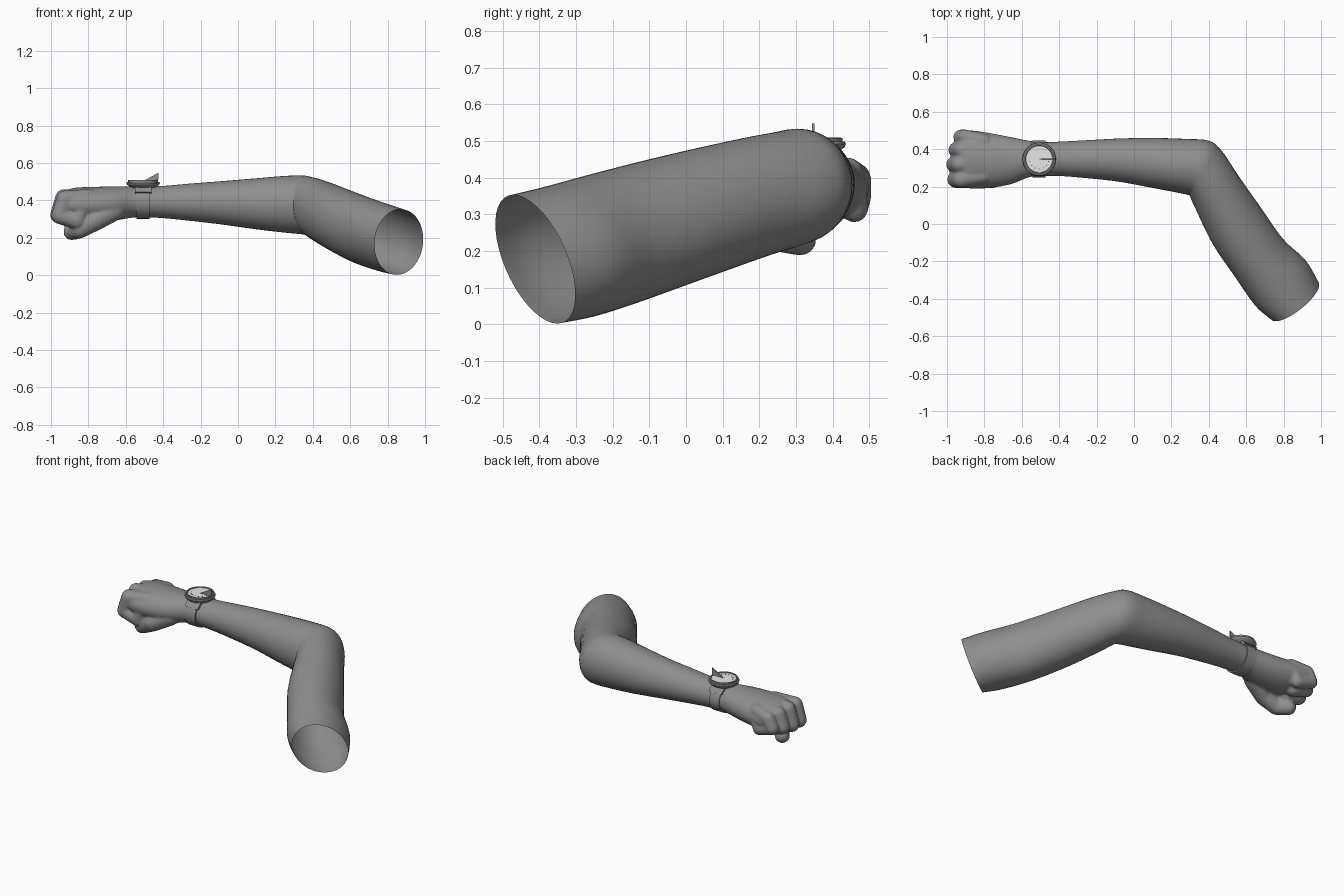
import bpy, bmesh, math
from mathutils import Vector

if "Cube" in bpy.data.objects:
    bpy.data.objects.remove(bpy.data.objects["Cube"])

TAU = math.tau


def material(name, v):
    m = bpy.data.materials.new(name)
    m.diffuse_color = (v, v, v, 1)
    m.use_nodes = True
    m.node_tree.nodes["Principled BSDF"].inputs["Base Color"].default_value = m.diffuse_color
    return m


GREY = material("grey", 0.27)
WHITE = material("dial_white", 0.8)
DARK = material("dark_marks", 0.06)


def finish(name, bm, mat, angle=40, recalc=True):
    if recalc:
        bmesh.ops.recalc_face_normals(bm, faces=bm.faces[:])
    me = bpy.data.meshes.new(name)
    bm.to_mesh(me)
    bm.free()
    ob = bpy.data.objects.new(name, me)
    bpy.context.collection.objects.link(ob)
    me.materials.append(mat)
    bpy.context.view_layer.objects.active = ob
    ob.select_set(True)
    bpy.ops.object.shade_smooth_by_angle(angle=math.radians(angle))
    ob.select_set(False)
    return ob


def spline(rows, steps):
    """Catmull-Rom interpolation of rows of numbers."""
    out = []
    for i in range(len(rows) - 1):
        a, b, c, d = (rows[min(max(i + k, 0), len(rows) - 1)] for k in (-1, 0, 1, 2))
        for s in range(steps):
            t = s / steps
            out.append([0.5 * (2*q + (r-p)*t + (2*p-5*q+4*r-w)*t*t + (3*q-p-3*r+w)*t**3)
                        for p, q, r, w in zip(a, b, c, d)])
    return out + [list(rows[-1])]


def loft(bm, rows, n=40, steps=5, caps=False):
    """Row: inner x, y, outer x, y, bottom z, top z, lean x, lean y."""
    rings = []
    for x1, y1, x2, y2, zb, zt, lx, ly in spline(rows, steps):
        c = Vector(((x1+x2)/2, (y1+y2)/2, (zb+zt)/2))
        h = Vector(((x2-x1)/2, (y2-y1)/2, 0))
        v = Vector((lx, ly, (zt-zb)/2))
        rings.append([bm.verts.new(c + h*math.cos(TAU*k/n) + v*math.sin(TAU*k/n))
                      for k in range(n)])
    for a, b in zip(rings, rings[1:]):
        for k in range(n):
            bm.faces.new((a[k], a[(k+1) % n], b[(k+1) % n], b[k]))
    if caps:
        bm.faces.new(rings[0])
        bm.faces.new(rings[-1])


def straight(x, y1, y2, zb, zt):
    return (x, y1, x, y2, zb, zt, 0, 0)


# Arm: open tube, wrist to shoulder end
bm = bmesh.new()
loft(bm, [
    straight(-0.50, 0.257, 0.438, 0.310, 0.475),
    straight(-0.40, 0.257, 0.440, 0.305, 0.477),
    straight(-0.25, 0.245, 0.448, 0.290, 0.490),
    straight(-0.08, 0.226, 0.457, 0.270, 0.503),
    straight(0.10, 0.193, 0.460, 0.245, 0.518),
    (0.22, 0.170, 0.27, 0.455, 0.228, 0.530, 0, 0),
    (0.288, 0.156, 0.40, 0.445, 0.218, 0.533, 0, 0.0),
    (0.300, 0.145, 0.47, 0.390, 0.208, 0.525, 0, -0.01),
    (0.325, 0.090, 0.555, 0.263, 0.180, 0.507, 0.005, -0.02),
    (0.42, -0.105, 0.68, 0.085, 0.117, 0.463, 0.007, -0.03),
    (0.54, -0.282, 0.80, -0.085, 0.058, 0.417, 0.01, -0.04),
    (0.645, -0.430, 0.92, -0.200, 0.020, 0.378, 0.01, -0.05),
    (0.73, -0.502, 0.99, -0.320, 0.002, 0.353, 0.01, -0.06),
])
finish("arm", bm, GREY, 60)

# Fist: palm plus tapered finger segments, fused by a voxel remesh
bm = bmesh.new()
loft(bm, [
    straight(-0.48, 0.259, 0.436, 0.312, 0.473),
    straight(-0.56, 0.250, 0.445, 0.308, 0.475),
    straight(-0.66, 0.212, 0.465, 0.292, 0.474),
    straight(-0.78, 0.192, 0.488, 0.282, 0.472),
    straight(-0.88, 0.190, 0.500, 0.290, 0.466),
    straight(-0.93, 0.215, 0.480, 0.310, 0.445),
], caps=True)
bmesh.ops.recalc_face_normals(bm, faces=bm.faces[:])


def limb(points):
    """Chain of rounded segments; each point is x, y, z, radius."""
    for a, b in zip(points, points[1:]):
        part = bmesh.new()
        for x, y, z, r in (a, b):
            for k in range(90):
                u = 1 - 2*(k + 0.5)/90
                s = math.sqrt(1 - u*u)
                part.verts.new((x + r*s*math.cos(2.39996*k), y + r*s*math.sin(2.39996*k), z + r*u))
        bmesh.ops.convex_hull(part, input=part.verts[:])
        bmesh.ops.delete(part, geom=[v for v in part.verts if not v.link_faces], context='VERTS')
        bmesh.ops.recalc_face_normals(part, faces=part.faces[:])
        tmp = bpy.data.meshes.new("tmp")
        part.to_mesh(tmp)
        part.free()
        bm.from_mesh(tmp)
        bpy.data.meshes.remove(tmp)


# fingers: y, knuckle x, knuckle z, radius, lower joint z
for y, kx, kz, r, jz in ((0.238, -0.925, 0.408, 0.046, 0.318), (0.318, -0.932, 0.415, 0.045, 0.322),
                         (0.396, -0.922, 0.408, 0.043, 0.332), (0.464, -0.898, 0.398, 0.041, 0.345)):
    limb([(-0.80, 0.345 + (y-0.345)*0.8, 0.415, r), (kx, y, kz, r),
          (kx - 0.028, y, jz, r), (kx + 0.065, y - 0.005, jz - 0.03, r*0.92),
          (kx + 0.085, y - 0.005, jz + 0.02, r*0.85)])
# thumb, folded under the fingers
limb([(-0.66, 0.275, 0.345, 0.055), (-0.765, 0.245, 0.290, 0.055),
      (-0.845, 0.258, 0.242, 0.046), (-0.89, 0.312, 0.231, 0.044)])
fist = finish("fist", bm, GREY, 80, recalc=False)
rm = fist.modifiers.new("fuse", 'REMESH')
rm.mode = 'VOXEL'
rm.voxel_size = 0.008
rm.use_smooth_shade = True
sm = fist.modifiers.new("soften", 'SMOOTH')
sm.factor = 0.5
sm.iterations = 4

# Watch centre
CX, CY = -0.507, 0.347


def band(name, x1, x2, grow, thick, a1, a2):
    """Strap piece wrapped round the wrist between two angles."""
    bm = bmesh.new()
    n = 48
    full = a2 - a1 >= 360
    rings = []
    for k in range(n if full else n + 1):
        t = math.radians(a1 + (a2 - a1)*k/n)
        rings.append([bm.verts.new((x, CY + (0.091+g)*math.cos(t), 0.392 + (0.083+g)*math.sin(t)))
                      for x, g in ((x1, grow), (x2, grow), (x2, grow+thick), (x1, grow+thick))])
    pairs = list(zip(rings, rings[1:])) + ([(rings[-1], rings[0])] if full else [])
    for a, b in pairs:
        for j in range(4):
            bm.faces.new((a[j], a[(j+1) % 4], b[(j+1) % 4], b[j]))
    if not full:
        bm.faces.new(rings[0])
        bm.faces.new(rings[-1])
    finish(name, bm, GREY)


band("strap", CX-0.035, CX+0.033, -0.004, 0.012, 0, 360)
band("strap_lug_front", CX-0.045, CX+0.045, 0.0, 0.014, 112, 148)
band("strap_lug_back", CX-0.045, CX+0.045, 0.0, 0.014, 32, 68)


def disc(name, profile, mat, x=CX, y=CY, n=48):
    """Turned part from a radius/height profile, closed at both ends."""
    bm = bmesh.new()
    rings = [[bm.verts.new((x + r*math.cos(TAU*k/n), y + r*math.sin(TAU*k/n), z))
              for k in range(n)] for r, z in profile]
    for a, b in zip(rings, rings[1:]):
        for k in range(n):
            bm.faces.new((a[k], a[(k+1) % n], b[(k+1) % n], b[k]))
    bm.faces.new(rings[0])
    bm.faces.new(rings[-1])
    finish(name, bm, mat, 25)


disc("watch_case", [(0.06, 0.465), (0.075, 0.474), (0.086, 0.484), (0.089, 0.492), (0.086, 0.498),
                    (0.080, 0.499), (0.080, 0.508), (0.073, 0.509), (0.071, 0.501)], GREY)
disc("dial", [(0.0705, 0.500), (0.0705, 0.504)], WHITE)

# Hour marks on the front half of the dial
for i in range(7):
    a = math.radians(195 + 25*i)
    disc("hour_mark", [(0.003, 0.503), (0.003, 0.5055)], DARK,
         CX + 0.052*math.cos(a), CY + 0.052*math.sin(a), 10)

# Upright triangular sundial blade
bm = bmesh.new()
tri = ((CX, 0.503), (CX+0.068, 0.503), (CX+0.082, 0.512), (CX+0.082, 0.548))
sides = [[bm.verts.new((x, CY + s*0.0035, z)) for x, z in tri] for s in (-1, 1)]
for s in sides:
    bm.faces.new(s)
for k in range(4):
    bm.faces.new((sides[0][k], sides[0][(k+1) % 4], sides[1][(k+1) % 4], sides[1][k]))
finish("sundial_blade", bm, GREY)
